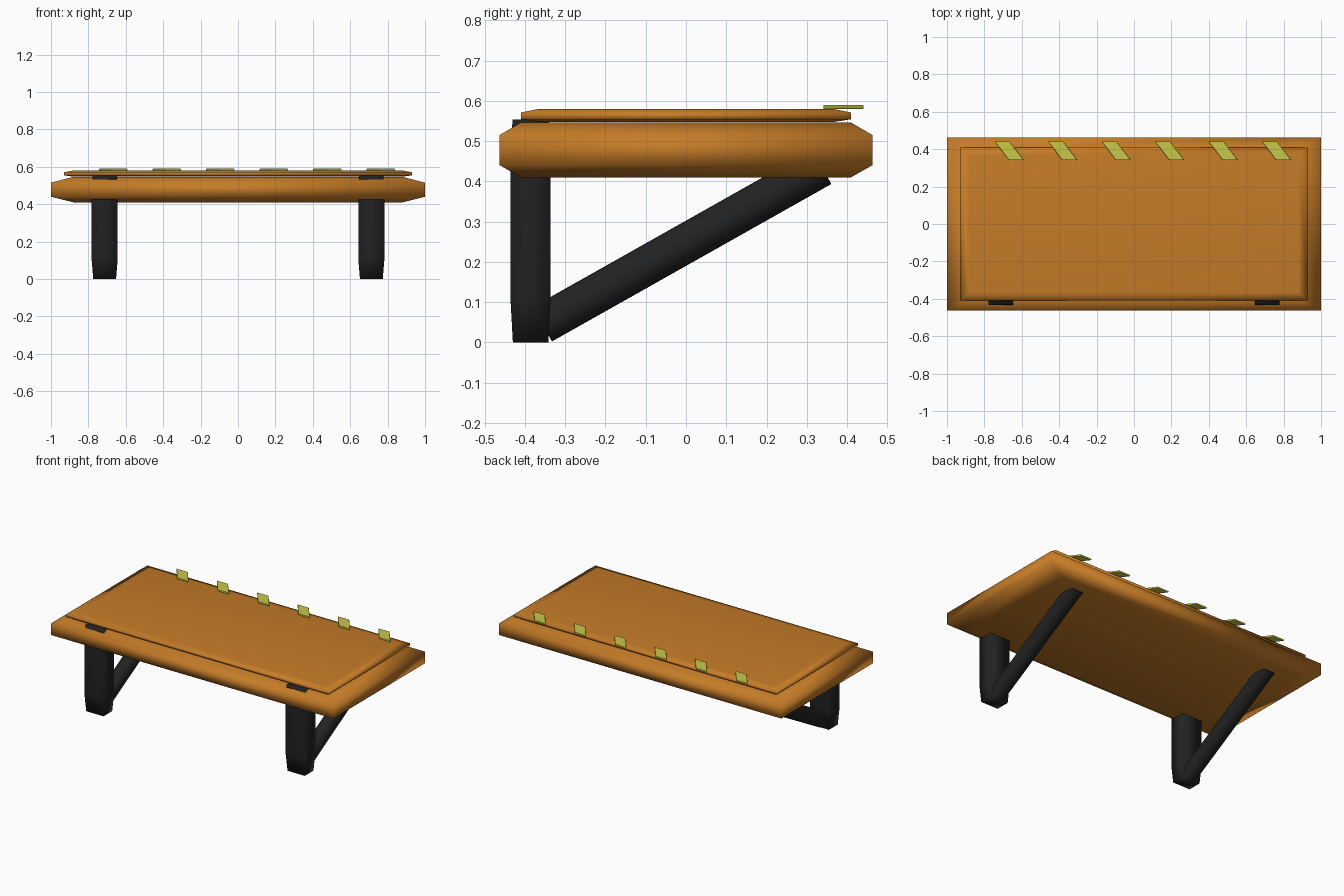
import bpy, bmesh, math
from mathutils import Vector

if "Cube" in bpy.data.objects:
    bpy.data.objects.remove(bpy.data.objects["Cube"])


def material(name, rgb):
    m = bpy.data.materials.new(name)
    m.diffuse_color = (*rgb, 1)
    m.use_nodes = True
    m.node_tree.nodes["Principled BSDF"].inputs["Base Color"].default_value = m.diffuse_color
    return m


ORANGE = material("warm orange", (0.56, 0.20, 0.02))
BLACK = material("soft black", (0.016, 0.016, 0.016))
YELLOW = material("olive yellow", (0.58, 0.58, 0.07))


def finish(bm, name, mat):
    bmesh.ops.recalc_face_normals(bm, faces=bm.faces)
    for f in bm.faces:
        f.smooth = True
    me = bpy.data.meshes.new(name)
    bm.to_mesh(me)
    bm.free()
    me.materials.append(mat)
    ob = bpy.data.objects.new(name, me)
    bpy.context.collection.objects.link(ob)
    return ob


def stacked_box(name, mat, cx, cy, rings):
    """Box lofted through rectangles (half x, half y, z)."""
    bm = bmesh.new()
    loops = [[bm.verts.new((cx + sx * hx, cy + sy * hy, z))
              for sx, sy in ((-1, -1), (1, -1), (1, 1), (-1, 1))]
             for hx, hy, z in rings]
    for a, b in zip(loops, loops[1:]):
        for i in range(4):
            j = (i + 1) % 4
            bm.faces.new((a[i], a[j], b[j], b[i]))
    bm.faces.new(loops[0][::-1])
    bm.faces.new(loops[-1])
    return finish(bm, name, mat)


# Thick board and thin top panel, both with chamfered rims
stacked_box("board", ORANGE, 0, 0, [(0.88, 0.41, 0.41), (1, 0.463, 0.44),
                                    (1, 0.463, 0.515), (0.88, 0.41, 0.546)])
stacked_box("top_panel", ORANGE, 0, 0, [(0.88, 0.365, 0.547), (0.93, 0.41, 0.554),
                                        (0.93, 0.41, 0.571), (0.88, 0.365, 0.58)])

for side, label in ((-1, "left"), (1, "right")):
    x = side * 0.713
    # Upright leg, tapered at both ends, poking through the board
    stacked_box("leg_" + label, BLACK, x, -0.386,
                [(0.061, 0.044, 0), (0.07, 0.05, 0.11),
                 (0.07, 0.05, 0.44), (0.065, 0.045, 0.553)])
    # Round diagonal brace
    a, b = Vector((x, -0.357, 0.045)), Vector((x, 0.337, 0.436))
    bm = bmesh.new()
    bmesh.ops.create_cone(bm, cap_ends=True, segments=32, radius1=0.049,
                          radius2=0.049, depth=(b - a).length)
    brace = finish(bm, "brace_" + label, BLACK)
    brace.location = (a + b) / 2
    brace.rotation_euler = (b - a).to_track_quat('Z', 'Y').to_euler()
    for f in brace.data.polygons:
        f.use_smooth = len(f.vertices) == 4

# Row of slanted tabs along the back edge
for i in range(6):
    cx = -0.667 + i * 0.286
    bm = bmesh.new()
    bmesh.ops.create_cube(bm, size=1)
    for v in bm.verts:
        s = v.co.y * 2
        v.co = (cx + v.co.x * 0.08 - s * 0.038, 0.391 + s * 0.05, 0.5845 + v.co.z * 0.011)
    tab = finish(bm, f"tab_{i + 1}", YELLOW)
    bev = tab.modifiers.new("soft_edge", 'BEVEL')
    bev.width = 0.003
    bev.segments = 2
    for f in tab.data.polygons:
        f.use_smooth = False
